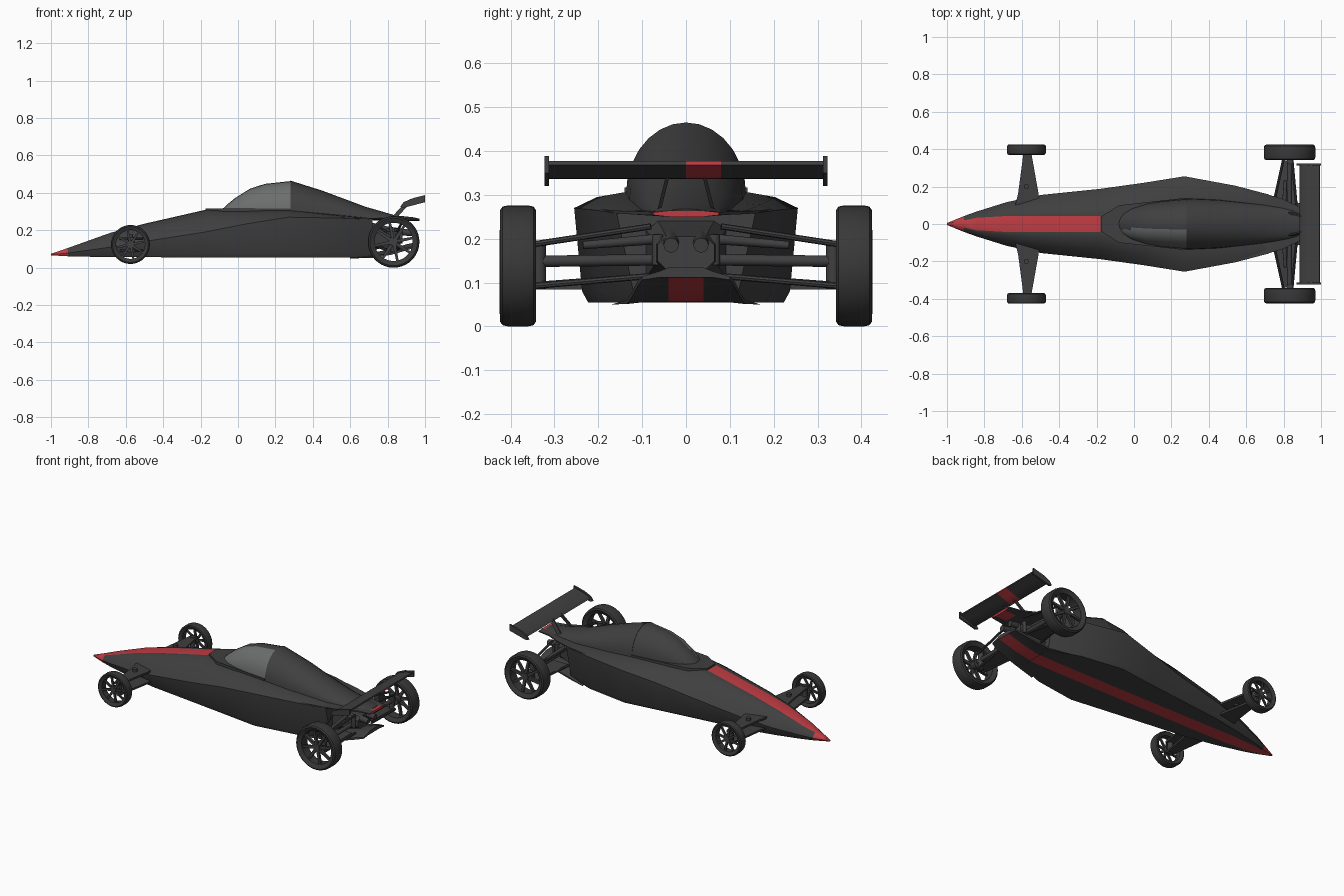
import bpy, bmesh, math
from mathutils import Vector

if "Cube" in bpy.data.objects:
    bpy.data.objects.remove(bpy.data.objects["Cube"])


def material(name, r, g, b):
    m = bpy.data.materials.new(name)
    m.diffuse_color = (r, g, b, 1)
    m.use_nodes = True
    m.node_tree.nodes["Principled BSDF"].inputs["Base Color"].default_value = m.diffuse_color
    return m


BODY = material("charcoal paint", 0.05, 0.05, 0.05)
RED = material("red stripe", 0.52, 0.045, 0.055)
GLASS = material("grey glass", 0.15, 0.155, 0.155)
TYRE = material("dark rubber", 0.04, 0.04, 0.04)


def finish(name, bm, mats, rule=None, angle=32):
    bmesh.ops.recalc_face_normals(bm, faces=bm.faces)
    bm.normal_update()
    if rule:
        for f in bm.faces:
            f.material_index = rule(f.calc_center_median(), f.normal)
    me = bpy.data.meshes.new(name)
    bm.to_mesh(me)
    bm.free()
    ob = bpy.data.objects.new(name, me)
    bpy.context.collection.objects.link(ob)
    for m in mats:
        me.materials.append(m)
    bpy.ops.object.select_all(action='DESELECT')
    ob.select_set(True)
    bpy.context.view_layer.objects.active = ob
    bpy.ops.object.shade_smooth_by_angle(angle=math.radians(angle))
    return ob


def add_loft(bm, rings, closed=False):
    vs = [[bm.verts.new(p) for p in r] for r in rings]
    n = len(vs[0])
    pairs = list(zip(vs, vs[1:])) + ([(vs[-1], vs[0])] if closed else [])
    for a, b in pairs:
        for i in range(n):
            j = (i + 1) % n
            bm.faces.new((a[i], a[j], b[j], b[i]))
    if not closed:
        bm.faces.new(vs[0])
        bm.faces.new(vs[-1])


def loft(name, rings, mats=(BODY,), rule=None, angle=32):
    bm = bmesh.new()
    add_loft(bm, rings)
    return finish(name, bm, mats, rule, angle)


def tube_rings(a, b, r, r2=None, n=12):
    a, b = Vector(a), Vector(b)
    q = (b - a).to_track_quat('Z', 'Y')
    out = []
    for p, rad in ((a, r), (b, r2 or r)):
        out.append([p + q @ Vector((rad * math.cos(t * math.tau / n),
                                    rad * math.sin(t * math.tau / n), 0)) for t in range(n)])
    return out


def mirrored(x, half):
    # half section runs from bottom to top on +y
    return [(x, y, z) for y, z in half] + [(x, -y, z) for y, z in reversed(half)]


def plate_z(name, pts, z0, z1):
    return loft(name, [[(x, y, z0) for x, y in pts], [(x, y, z1) for x, y in pts]])


# Main hull: x, bottom z, bottom width, shoulder z, shoulder width, deck width, deck z
hull = [(-1.0, .066, .004, .07, .005, .003, .074), (-.91, .061, .036, .078, .042, .024, .105),
        (-.84, .059, .058, .088, .067, .042, .13), (-.68, .057, .1, .11, .117, .058, .187),
        (-.5, .056, .138, .14, .155, .07, .235), (-.18, .055, .178, .19, .188, .075, .308),
        (.05, .054, .207, .235, .22, .1, .31), (.27, .054, .237, .27, .255, .14, .31),
        (.54, .054, .195, .265, .205, .125, .285), (.72, .056, .12, .258, .158, .11, .267)]
rings = []
for x, zb, wb, zs, ws, wc, zc in hull:
    s = min(.043, wc * .8)
    rings.append(mirrored(x, [(s, zb), (wb * .94, zb), (wb, zb + (zs - zb) * .12), (ws, zs),
                              (wc + (ws - wc) * .55, zs + (zc - zs) * .62), (wc, zc - .004), (s, zc)]))


def hull_paint(c, n):
    if c.x < -.91:
        return 1
    stripe = abs(c.y) < .005 and abs(n.z) > .5
    return int(stripe and (n.z < 0 or c.x < -.18))


loft("hull", rings, (BODY, RED), hull_paint)


# Arched sections for the engine cover and canopy
def arch(x, w, z0, z1, n=14):
    return [(x, w * math.cos(i * math.pi / n), z0 + (z1 - z0) * math.sin(i * math.pi / n)) for i in range(n + 1)]


loft("engine_cover", [arch(.282, .137, .3, .465), arch(.45, .13, .282, .412), arch(.68, .105, .26, .326),
                      arch(.84, .08, .256, .28), arch(.95, .05, .255, .268)])
loft("canopy", [arch(-.085, .03, .3, .312), arch(-.055, .058, .3, .34), arch(-.016, .082, .3, .372),
                arch(.064, .108, .3, .422), arch(.144, .122, .3, .448), arch(.283, .135, .3, .463)],
     (BODY, GLASS), lambda c, n: int(c.y < -.03 and abs(n.x) < .99))
plate_z("cockpit_rim", [(-.175, -.04), (-.08, -.1), (.28, -.14), (.28, .14), (-.08, .1), (-.175, .04)], .3, .317)

# Thin tail deck and rising undertray
tail = [(.52, .2, .258, .272), (.7, .163, .254, .268), (.8, .132, .252, .267), (.89, .088, .25, .266), (.97, .075, .25, .264)]
loft("tail_deck", [mirrored(x, [(.04, a), (w, a + .004), (w, b - .004), (.04, b)]) for x, w, a, b in tail],
     (BODY, RED), lambda c, n: int(abs(c.y) < .005 and c.x > .89))
tray = [(.6, .17, .056, .07), (.72, .135, .057, .08), (.82, .122, .075, .1), (.9, .11, .098, .125), (.945, .1, .112, .134)]
loft("undertray", [mirrored(x, [(.04, a), (w * .6, a), (w, a - .006), (w, b - .02), (w * .6, b - .008), (.04, b)])
                   for x, w, a, b in tray], (BODY, RED), lambda c, n: int(abs(c.y) < .005 and n.z < 0))

# Gearbox and exhausts in the open tail
loft("gearbox", [mirrored(x, [(w * .7, a), (w, a + .02), (w, b - .02), (w * .7, b)])
                 for x, w, a, b in ((.68, .1, .08, .25), (.8, .075, .115, .22), (.88, .065, .13, .205))])
for s in (1, -1):
    loft("exhaust", tube_rings((.8, s * .034, .2), (.93, s * .034, .185), .02, .017, 16))
    loft("gearbox_mount", tube_rings((.85, s * .065, .14), (.85, s * .065, .21), .013))

# Rear wing with end plates and struts
profile = [(.886, .336), (.9, .352), (.945, .366), (.992, .377), (.994, .368), (.95, .352), (.91, .337)]
loft("rear_wing", [[(x, y, z) for x, z in profile] for y in (-.315, 0, .08, .315)], (BODY, RED),
     lambda c, n: int(0 < c.y < .08 and n.z < .5))
end = [(.868, .326), (.885, .35), (.93, .37), (1.0, .388), (1.0, .35), (.885, .32)]
for s in (1, -1):
    loft("wing_end_plate", [[(x, s * y, z) for x, z in end] for y in (.312, .323)])
    strut = [(.815, .262), (.845, .262), (.92, .345), (.89, .345)]
    loft("wing_strut", [[(x, s * (y + (.27 - z) * .25), z) for x, z in strut] for y in (.056, .064)])


# Spoked wheels
def wheel(name, x, z, r, y0, y1, s):
    bm = bmesh.new()
    h = (y1 - y0) / 2
    ym = (y0 + y1) / 2
    cross = [(r * .79, -h * .8), (r * .92, -h), (r * .98, -h * .86), (r, -h * .55), (r, h * .55),
             (r * .98, h * .86), (r * .92, h), (r * .79, h * .8), (r * .74, h * .7), (r * .74, -h * .7)]
    n = 40
    add_loft(bm, [[(x + a * math.cos(t * math.tau / n), s * (ym + b), z + a * math.sin(t * math.tau / n))
                   for a, b in cross] for t in range(n)], True)
    finish(name + "_tyre", bm, (TYRE,))
    bm = bmesh.new()
    for i in range(8):
        t = i * math.tau / 8 + .2
        d, p = Vector((math.cos(t), 0, math.sin(t))), Vector((-math.sin(t), 0, math.cos(t)))
        rr = []
        for a, w in ((r * .1, r * .07), (r * .77, r * .045)):
            rr.append([Vector((x, s * (ym + q * h), z)) + d * a + p * w * k
                       for k, q in ((-1, .25), (1, .25), (1, .6), (-1, .6))])
        add_loft(bm, rr)
    add_loft(bm, tube_rings((x, s * (ym - h * .6), z), (x, s * (ym + h * .7), z), r * .2, r * .16, 20))
    finish(name + "_spokes", bm, (BODY,))


# Wheels and suspension on both sides
for s in (1, -1):
    wheel("front_wheel", -.575, .124, .104, .37, .425, s)
    wheel("rear_wheel", .832, .138, .138, .342, .424, s)
    for z in (.09, .155):
        plate_z("front_wishbone", [(-.635, s * .1), (-.505, s * .1), (-.51, s * .16), (-.55, s * .385),
                                   (-.59, s * .385), (-.62, s * .16)], z - .006, z + .006)
    loft("front_upright", tube_rings((-.57, s * .365, .08), (-.57, s * .365, .165), .016))
    loft("front_damper", tube_rings((-.575, s * .2, .14), (-.575, s * .2, .178), .014))
    loft("rear_driveshaft", tube_rings((.832, s * .05, .152), (.832, s * .37, .148), .013))
    loft("rear_upright", tube_rings((.832, s * .335, .085), (.832, s * .335, .195), .016))
    for zi, zo in ((.228, .187), (.115, .092)):
        for xi, xo in ((.74, .8), (.87, .845)):
            loft("rear_wishbone", tube_rings((xi, s * .08, zi), (xo, s * .35, zo), .007, None, 8))
    loft("rear_arm_fairing", [[(.75, s * .1, z), (.86, s * .1, z), (.845, s * .34, z - .018), (.79, s * .34, z - .018)]
                              for z in (.112, .12)])
    loft("rear_damper", tube_rings((.8, s * .055, .2), (.81, s * .235, .185), .012, .009))
